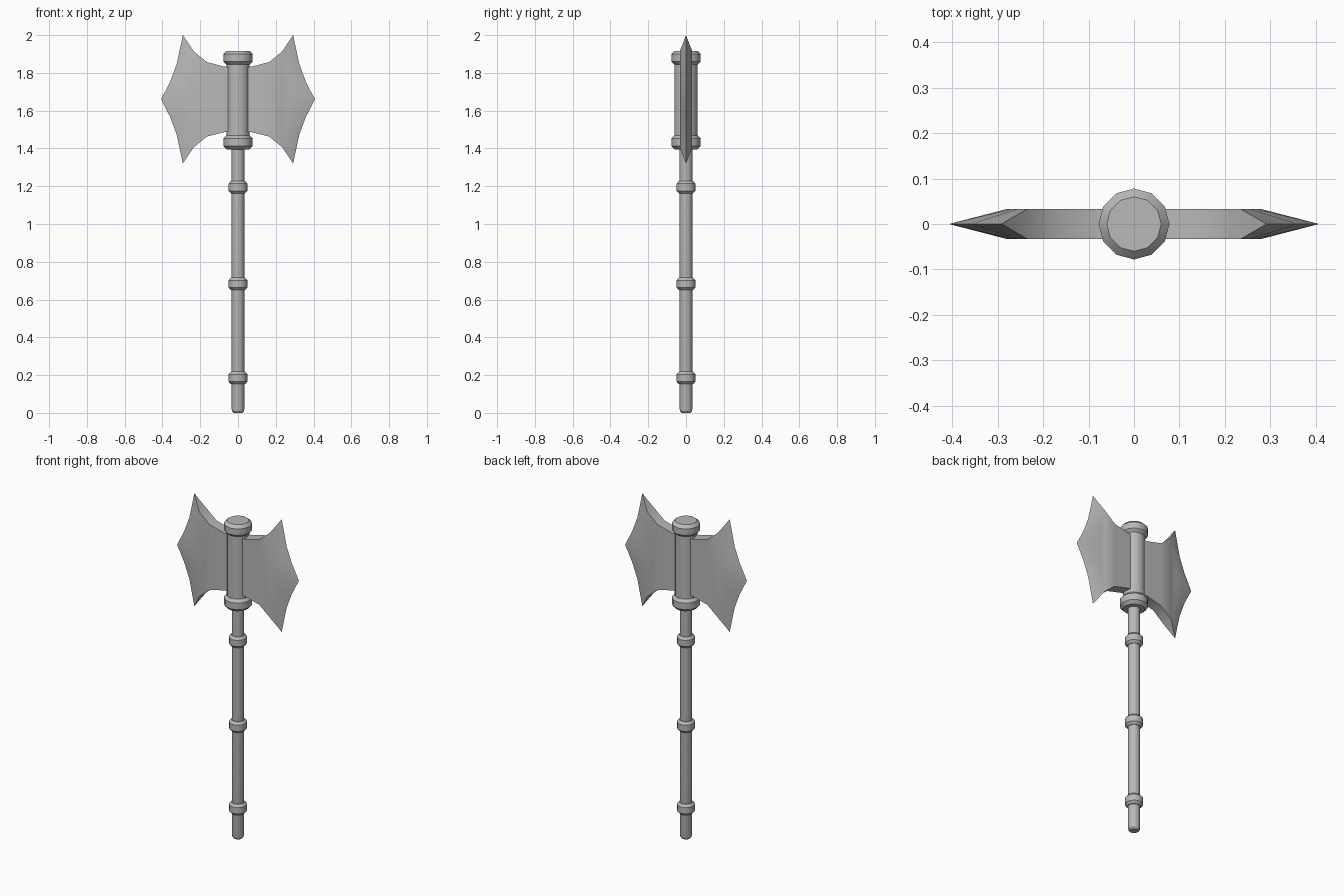
import bpy, bmesh
from math import cos, sin, pi, radians

cube = bpy.data.objects.get("Cube")
if cube:
    bpy.data.objects.remove(cube, do_unlink=True)

steel = bpy.data.materials.new("grey_steel")
steel.use_nodes = True
GREY = (0.48, 0.48, 0.48, 1)
steel.diffuse_color = GREY
steel.node_tree.nodes["Principled BSDF"].inputs["Base Color"].default_value = GREY


def finish(name, bm):
    """Turn a bmesh into a named, shaded object."""
    bmesh.ops.recalc_face_normals(bm, faces=bm.faces)
    mesh = bpy.data.meshes.new(name)
    bm.to_mesh(mesh)
    bm.free()
    mesh.materials.append(steel)
    obj = bpy.data.objects.new(name, mesh)
    bpy.context.collection.objects.link(obj)
    bpy.ops.object.select_all(action='DESELECT')
    obj.select_set(True)
    bpy.context.view_layer.objects.active = obj
    bpy.ops.object.shade_smooth_by_angle(angle=radians(32))
    return obj


def turned(name, profile, sides=12):
    """Closed lathe part from (radius, height) pairs."""
    bm = bmesh.new()
    rings = [[bm.verts.new((r * cos(2 * pi * i / sides), r * sin(2 * pi * i / sides), z))
              for i in range(sides)] for r, z in profile]
    for low, high in zip(rings, rings[1:]):
        for i in range(sides):
            j = (i + 1) % sides
            bm.faces.new((low[i], low[j], high[j], high[i]))
    bm.faces.new(rings[0])
    bm.faces.new(rings[-1])
    return finish(name, bm)


def collar(name, z, half, radius, inner, bevel):
    """Ring with chamfered rims."""
    return turned(name, [(inner, z - half), (radius, z - half + bevel),
                         (radius, z + half - bevel), (inner, z + half)])


# Shaft with a rounded foot, and the sleeve that holds the blades
turned("shaft", [(0.024, 0), (0.031, 0.007), (0.034, 0.022), (0.034, 1.42)])
turned("head_sleeve", [(0.062, 1.42), (0.062, 1.87)])

# Grip rings and head collars
for label, z in (("lower", 0.185), ("middle", 0.683), ("upper", 1.195)):
    collar(label + "_grip_ring", z, 0.033, 0.05, 0.037, 0.014)
collar("head_bottom_collar", 1.432, 0.038, 0.078, 0.06, 0.018)
collar("head_top_cap", 1.88, 0.037, 0.078, 0.06, 0.018)

# Double blade: one half outline as (x, height above the middle), reflected
MID, THICK = 1.66, 0.033
rim = [(0.03, 0.17), (0.07, 0.173), (0.165, 0.197), (0.235, 0.255)]
ridge = [(0.255, 0.165), (0.268, 0.08), (0.28, 0)]
edge = [(0.292, 0.34), (0.325, 0.185), (0.36, 0.092), (0.407, 0)]


def reflect(points):
    return points + [(x, -z) for x, z in reversed(points) if z]


bm = bmesh.new()
outline = reflect(rim + ridge)
front, back = ([bm.verts.new((x, y, MID + z)) for x, z in outline] for y in (-THICK, THICK))
cutting = [bm.verts.new((x, 0, MID + z)) for x, z in reflect(edge)]
last = len(rim) - 1
n = len(outline)

# Flat cheeks, as strips between the upper and lower halves
for side in (front, back):
    for i in range(n // 2):
        a, b, c, d = side[i], side[i + 1], side[n - 2 - i], side[n - 1 - i]
        bm.faces.new((a, b, d) if b is c else (a, b, c, d))
    # Ground faces running out to the cutting edge
    for i in range(len(cutting) - 1):
        bm.faces.new((side[last + i], side[last + i + 1], cutting[i + 1], cutting[i]))

# Upper and lower rims, the horn ends and the hidden inner end
for i in range(last):
    for a, b in ((i, i + 1), (n - 1 - i, n - 2 - i)):
        bm.faces.new((front[a], front[b], back[b], back[a]))
bm.faces.new((front[last], back[last], cutting[0]))
bm.faces.new((front[n - 1 - last], back[n - 1 - last], cutting[-1]))
bm.faces.new((front[0], back[0], back[-1], front[-1]))

blades = finish("double_blade", bm)
mirror = blades.modifiers.new("Mirror", 'MIRROR')
mirror.use_axis[0] = True
mirror.use_mirror_merge = False
